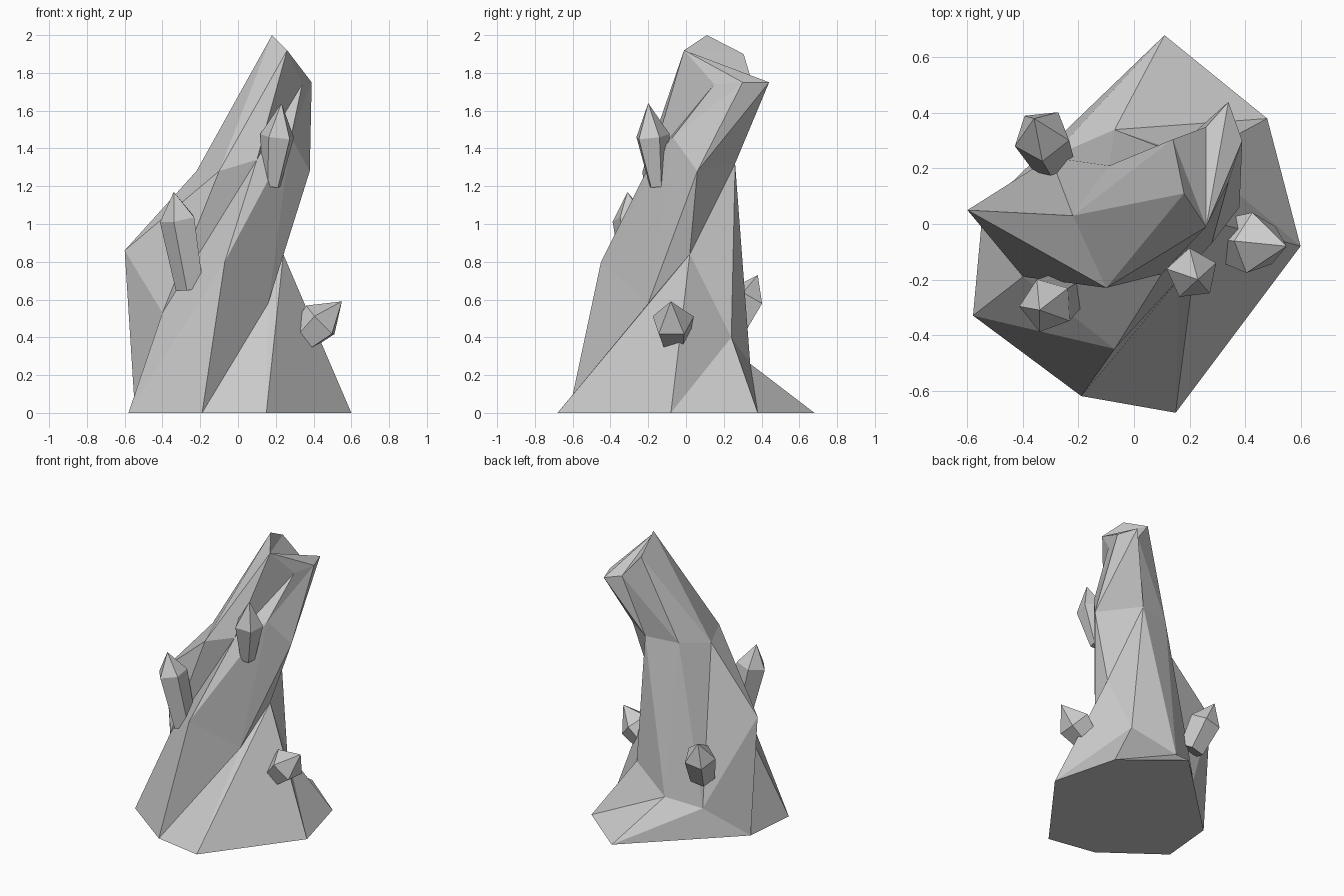
import bpy, bmesh, math
from mathutils import Vector

if "Cube" in bpy.data.objects:
    bpy.data.objects.remove(bpy.data.objects["Cube"])


def finish(bm, name):
    bmesh.ops.recalc_face_normals(bm, faces=bm.faces[:])
    me = bpy.data.meshes.new(name)
    bm.to_mesh(me)
    bm.free()
    ob = bpy.data.objects.new(name, me)
    bpy.context.collection.objects.link(ob)
    return ob


def add_face(bm, verts):
    # skip corners that coincide
    vs = []
    for v in verts:
        if v not in vs:
            vs.append(v)
    if len(vs) > 2 and bm.faces.get(vs) is None:
        bm.faces.new(vs)


def faceted_column(name, rings, diagonals):
    """Join rings with triangles; 'a'/'b' chooses each panel's diagonal."""
    bm = bmesh.new()
    pool = {}
    for ring in rings:
        for p in ring:
            if p not in pool:
                pool[p] = bm.verts.new(p)
    loops = [[pool[p] for p in ring] for ring in rings]
    n = len(rings[0])
    for lo, hi, diag in zip(loops, loops[1:], diagonals):
        for i in range(n):
            j = (i + 1) % n
            a, b, c, d = lo[i], lo[j], hi[j], hi[i]
            if diag[i] == 'a':
                add_face(bm, (a, b, c))
                add_face(bm, (a, c, d))
            else:
                add_face(bm, (a, b, d))
                add_face(bm, (b, c, d))
    add_face(bm, loops[0])
    top = loops[-1]
    for i in range(1, n - 1):
        add_face(bm, (top[0], top[i], top[i + 1]))
    return finish(bm, name)


def shard(name, base, tip, r, shoulder, spin, taper=0.8, sides=5):
    """Small pointed crystal from base to tip."""
    base, tip = Vector(base), Vector(tip)
    axis = tip - base
    q = axis.to_track_quat('Z', 'Y')
    bm = bmesh.new()

    def ring(t, rad):
        return [bm.verts.new(base + axis * t + q @ Vector(
            (rad * math.cos(spin + math.tau * k / sides),
             rad * math.sin(spin + math.tau * k / sides), 0)))
            for k in range(sides)]
    lo, hi = ring(0, r * taper), ring(shoulder, r)
    apex = bm.verts.new(tip)
    for k in range(sides):
        m = (k + 1) % sides
        bm.faces.new((lo[k], lo[m], hi[m], hi[k]))
        bm.faces.new((hi[k], hi[m], apex))
    bm.faces.new(lo)
    return finish(bm, name)


# Main leaning rock: four uneven rings, counter-clockwise from front left
foot = [(-.58, -.33, 0), (-.19, -.62, 0), (.15, -.68, 0), (.60, -.08, 0),
        (.48, .38, 0), (.48, .38, 0), (.11, .68, 0), (-.545, .05, 0), (-.545, .05, 0)]
waist = [(-.40, -.19, .53), (-.07, -.45, .80), (.16, -.20, .58), (.24, .02, .84),
         (.22, .24, .40), (.22, .24, .40), (-.07, .34, .26), (-.30, .24, .20), (-.60, .05, .86)]
neck = [(-.10, -.23, 1.28), (.10, -.18, 1.34), (.28, -.07, 1.46), (.38, .06, 1.28),
        (.14, .26, 1.32), (.14, .26, 1.32), (-.09, .21, 1.31), (-.22, .03, 1.28), (-.22, .03, 1.28)]
crown = [(.26, -.01, 1.92), (.34, .15, 1.74), (.34, .15, 1.74), (.39, .30, 1.75),
         (.34, .44, 1.75), (.26, .35, 1.75), (.14, .305, 1.90), (.18, .11, 2.0), (.18, .11, 2.0)]
faceted_column("rock_spire", [foot, waist, neck, crown],
               ["aaaaaaaaa", "aaaaabbaa", "baaaabbab"])

# Crystals growing out of the rock
shard("front_left_crystal", (-.25, -.25, .66), (-.34, -.31, 1.17), .10, .72, .4)
shard("back_left_crystal", (-.29, .23, .42), (-.36, .38, .73), .105, .6, 1.2)
shard("right_crystal", (.33, -.06, .38), (.55, -.08, .59), .115, .5, .3, .7)
shard("upper_front_crystal", (.18, -.15, 1.20), (.23, -.20, 1.64), .095, .6, .9, .5)
